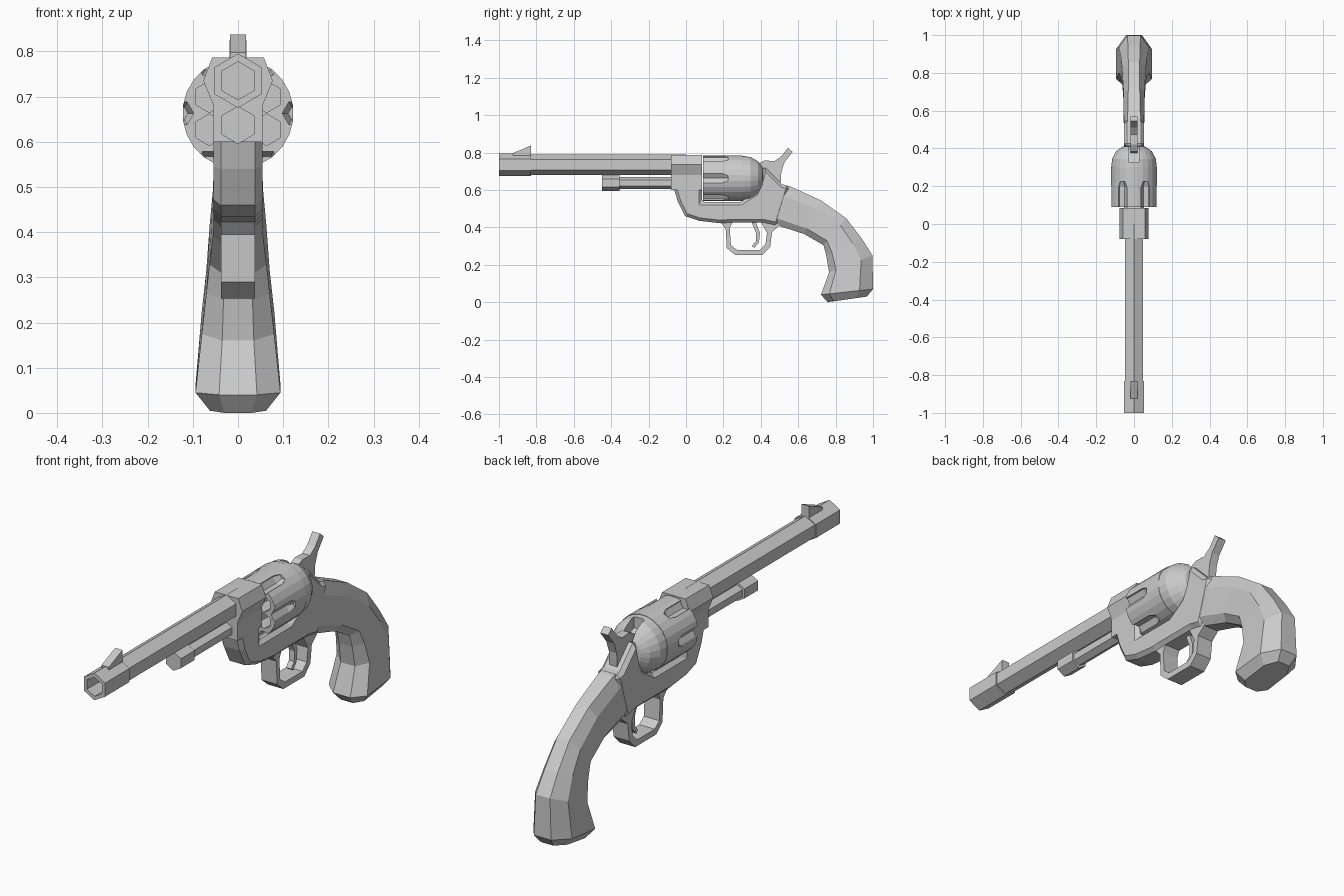
import bpy, bmesh, math

if "Cube" in bpy.data.objects:
    bpy.data.objects.remove(bpy.data.objects["Cube"])


def make(name, rings, hidden=False):
    """Loft a list of point rings into one closed, flat-shaded mesh."""
    me = bpy.data.meshes.new(name)
    bm = bmesh.new()
    groups = rings if isinstance(rings[0][0], list) else [rings]
    for grp in groups:
        loops = [[bm.verts.new(p) for p in ring] for ring in grp]
        n = len(loops[0])
        for a, b in zip(loops, loops[1:]):
            for i in range(n):
                j = (i + 1) % n
                bm.faces.new((a[i], a[j], b[j], b[i]))
        bm.faces.new(loops[0])
        bm.faces.new(loops[-1])
    bmesh.ops.recalc_face_normals(bm, faces=bm.faces)
    bm.to_mesh(me)
    bm.free()
    ob = bpy.data.objects.new(name, me)
    bpy.context.collection.objects.link(ob)
    if hidden:
        ob.hide_render = True
        ob.display_type = 'WIRE'
    return ob


def turned(profile, n, cz, cx=0.0, phase=math.pi / 2):
    """Rings around an axis parallel to y, from (y, radius) pairs."""
    return [[(cx + r * math.cos(phase + math.tau * i / n), y,
              cz + r * math.sin(phase + math.tau * i / n)) for i in range(n)]
            for y, r in profile]


def plate(outline, w):
    """Side outline in (y, z), extruded to half width w."""
    return [[(x, y, z) for y, z in outline] for x in (-w, w)]


def bevel(ob, width):
    m = ob.modifiers.new("bevel", 'BEVEL')
    m.width, m.segments = width, 1
    m.limit_method, m.angle_limit = 'ANGLE', math.radians(75)


def cut(ob, cutter):
    m = ob.modifiers.new("cut", 'BOOLEAN')
    m.operation, m.object, m.solver = 'DIFFERENCE', cutter, 'EXACT'


# Six-sided barrel with open bore and thicker muzzle
make("barrel", turned([(-0.1, .042), (-1, .042), (-1, .06), (-.83, .06),
                       (-.83, .054), (0, .054)], 6, .735))

# Front sight
make("front_sight", plate([(-.925, .78), (-.925, .797), (-.83, .837), (-.83, .78)], .018))

# Ejector rod with thicker head
make("ejector_rod", turned([(-.45, .042), (-.355, .042), (-.355, .031), (0, .031)], 6, .637))

# Cylinder with flutes and chambers
AXIS = .663
cylinder = make("cylinder", turned([(.09, .123), (.302, .123)], 24, AXIS, phase=math.pi / 24))
cutters = []
for k in range(6):
    a = math.tau * k / 6
    cutters.append(turned([(.05, .029), (.195, .029), (.225, .016)], 6,
                          AXIS + .127 * math.sin(a), .127 * math.cos(a), a))
    a += math.pi / 6
    cutters.append(turned([(.05, .035), (.26, .035)], 6,
                          AXIS + .073 * math.sin(a), .073 * math.cos(a)))
cut(cylinder, make("cylinder_cutters", cutters, True))

# Rounded recoil shield with hammer slot
shield = make("recoil_shield", turned([(.302, .121), (.345, .117), (.385, .095),
                                       (.408, .065), (.415, .03)], 24, AXIS, phase=math.pi / 24))
cut(shield, make("hammer_slot_cutter",
                 plate([(.325, .9), (.325, .73), (.45, .69), (.45, .9)], .026), True))

# Barrel block wrapping the barrel
section = [(.057, .787), (.077, .735), (.054, .68), (.054, .6)]
section += [(-x, z) for x, z in reversed(section)]
make("barrel_block", [[(x, y, z) for x, z in section] for y in (-.08, .085)])

# Frame
frame = make("frame", plate([
    (-.08, .69), (.085, .69), (.085, .535), (.29, .535), (.37, .585), (.40, .66),
    (.415, .73), (.515, .63), (.555, .62), (.49, .41), (.42, .425), (.22, .425),
    (.185, .422), (.07, .435), (-.005, .46), (-.045, .54), (-.075, .64)], .054))
bevel(frame, .016)

# Grip: chamfered sections of front point, back point, half width, edge half width
grip = []
for fy, fz, by, bz, w, e in [
        (.45, .425, .46, .64, .050, .034), (.49, .41, .555, .62, .054, .034),
        (.63, .365, .72, .545, .055, .03), (.735, .305, .855, .45, .063, .03),
        (.75, .25, .94, .34, .070, .032), (.765, .16, .997, .25, .080, .035),
        (.722, .04, 1.0, .07, .094, .042), (.757, 0, .967, .03, .062, .03)]:
    side = [(0, e), (.16, w), (.74, w), (1, e)]
    side += [(t, -x) for t, x in reversed(side)]
    grip.append([(x, fy + t * (by - fy), fz + t * (bz - fz)) for t, x in side])
make("grip", grip)

# Trigger guard
make("trigger_guard", plate([
    (.18, .43), (.212, .395), (.218, .29), (.262, .253), (.408, .253), (.45, .295),
    (.46, .375), (.50, .41), (.49, .44), (.40, .43), (.433, .37), (.425, .31), (.395, .28),
    (.272, .28), (.24, .305), (.234, .395), (.25, .43)], .038))

# Trigger
make("trigger", plate([(.345, .44), (.375, .37), (.373, .325), (.352, .30), (.365, .29),
                       (.39, .318), (.395, .37), (.37, .44)], .013))

# Hammer
make("hammer", plate([
    (.36, .66), (.385, .74), (.42, .757), (.475, .755), (.51, .78), (.545, .825), (.57, .803),
    (.528, .75), (.51, .70), (.505, .62), (.42, .60)], .019))
